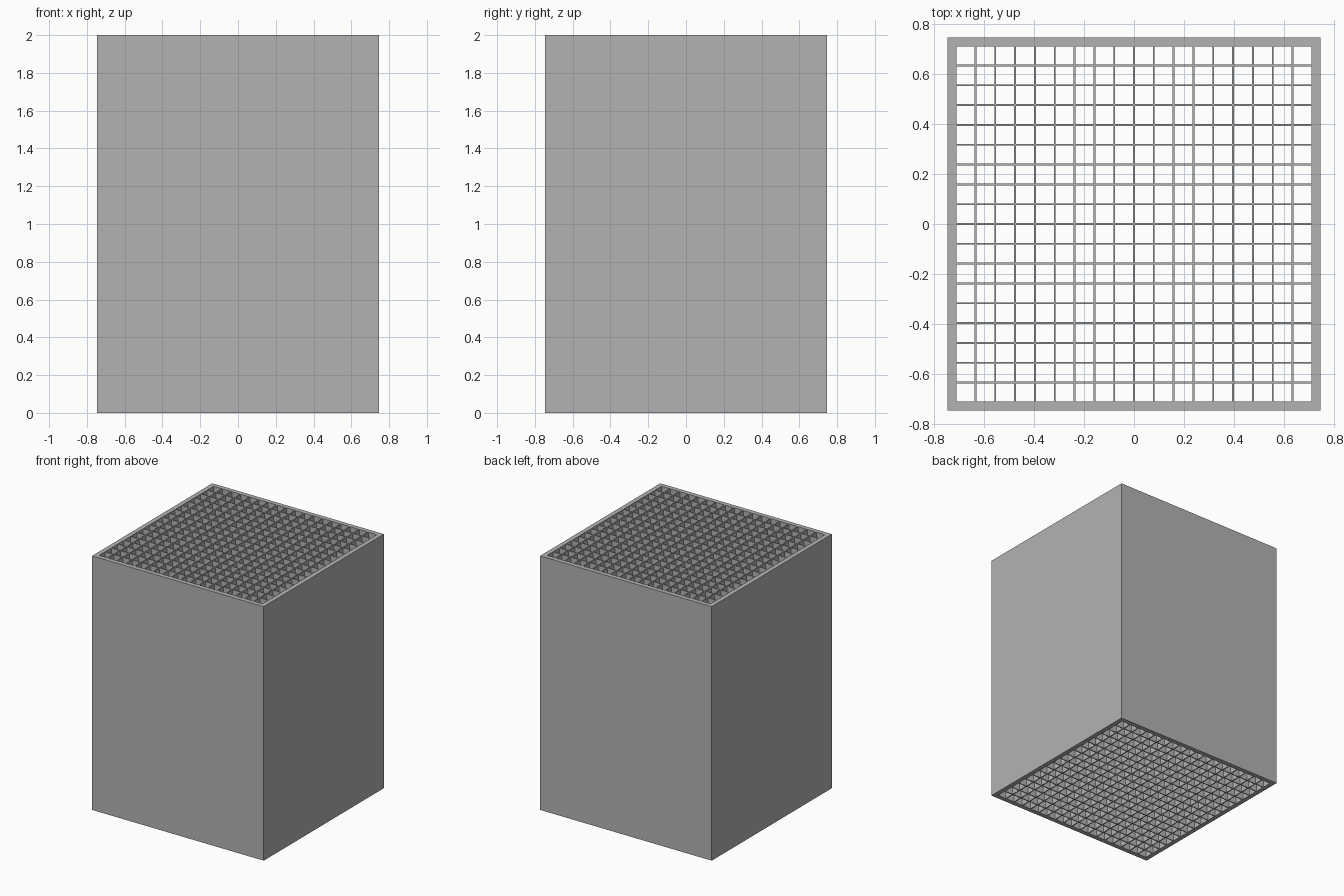
import bpy
import bmesh

if "Cube" in bpy.data.objects:
    bpy.data.objects.remove(bpy.data.objects["Cube"], do_unlink=True)

HEIGHT = 2.0
CELLS = 18
HALF = 0.7475          # half of the outer width
RIM = 0.036            # thickness of the outer wall
WEB = 0.0073           # thickness of the walls between channels
CELL = (2 * (HALF - RIM) - (CELLS - 1) * WEB) / CELLS

grey = bpy.data.materials.new("plain_grey")
grey.use_nodes = True
grey.diffuse_color = (0.45, 0.45, 0.45, 1)
grey.node_tree.nodes["Principled BSDF"].inputs["Base Color"].default_value = grey.diffuse_color

# Wall positions along one axis: rim, then alternating channels and webs, then rim
lines = [-HALF, -HALF + RIM]
for i in range(CELLS):
    lines.append(lines[-1] + CELL)
    lines.append(lines[-1] + (WEB if i < CELLS - 1 else RIM))

# Flat lattice with a square opening for every channel
bm = bmesh.new()
verts = [[bm.verts.new((x, y, 0)) for y in lines] for x in lines]
n = len(lines) - 1
for i in range(n):
    for j in range(n):
        if i % 2 and j % 2:
            continue
        bm.faces.new((verts[i][j], verts[i + 1][j], verts[i + 1][j + 1], verts[i][j + 1]))

# Raise the lattice into a block with straight through channels
result = bmesh.ops.extrude_face_region(bm, geom=bm.faces[:], use_keep_orig=True)
top = [g for g in result["geom"] if isinstance(g, bmesh.types.BMVert)]
bmesh.ops.translate(bm, verts=top, vec=(0, 0, HEIGHT))

# Merge each outer side into one face
seams = [e for e in bm.edges
         if abs(e.verts[0].co.z - e.verts[1].co.z) > 1
         and len(e.link_faces) == 2 and e.calc_face_angle(1) < 0.01]
bmesh.ops.dissolve_edges(bm, edges=seams, use_verts=False)
bmesh.ops.recalc_face_normals(bm, faces=bm.faces[:])

mesh = bpy.data.meshes.new("channel_block")
bm.to_mesh(mesh)
bm.free()
mesh.materials.append(grey)
block = bpy.data.objects.new("channel_block", mesh)
bpy.context.collection.objects.link(block)
